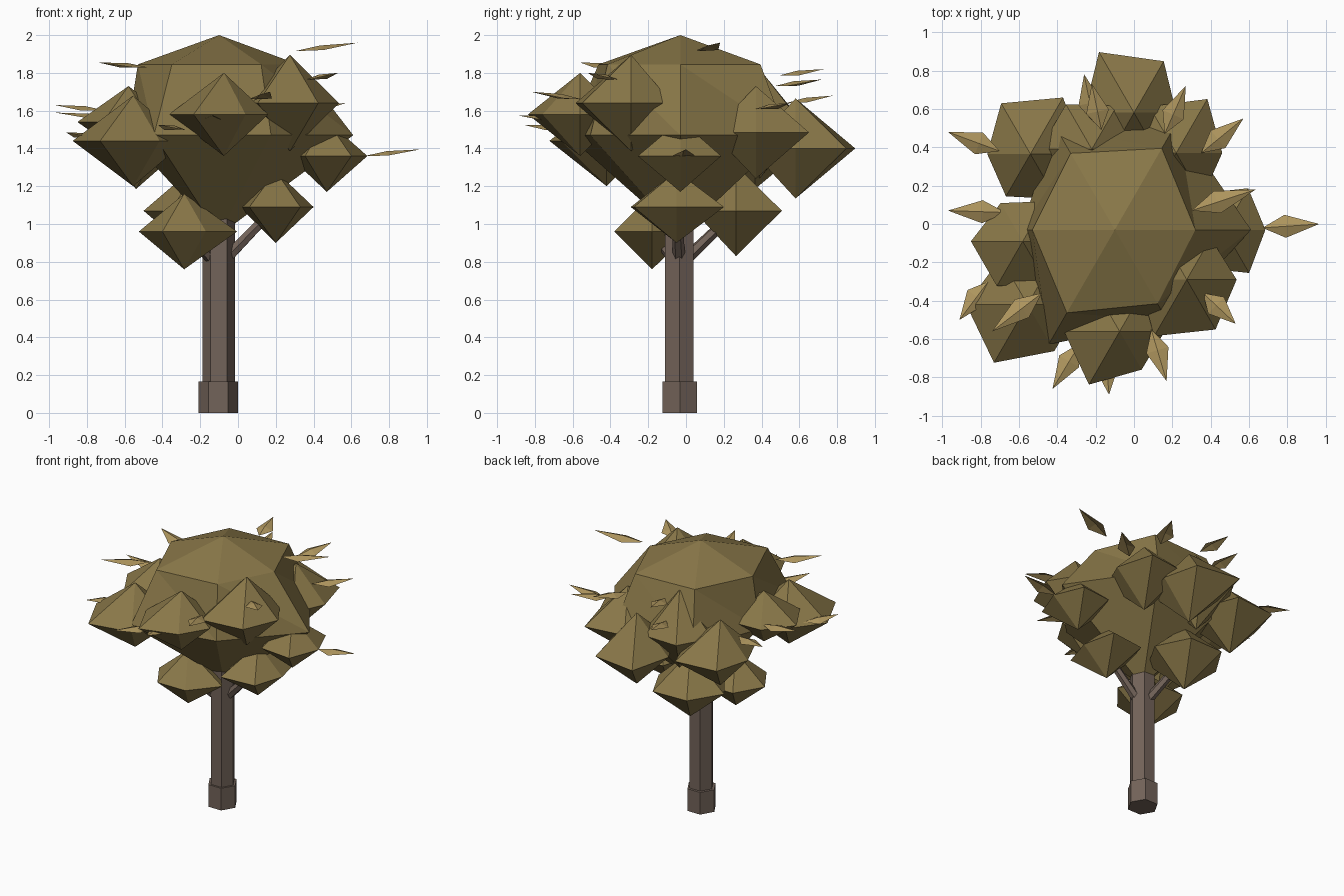
import bpy, bmesh
from math import cos, sin, radians
from mathutils import Vector


def material(name, rgb):
    m = bpy.data.materials.new(name)
    m.diffuse_color = (*rgb, 1)
    return m


BARK = material("bark", (0.17, 0.125, 0.1))
FOLIAGE = material("foliage", (0.25, 0.185, 0.065))
LEAF = material("leaf", (0.42, 0.3, 0.11))


def make(name, verts, faces, mat):
    bm = bmesh.new()
    vs = [bm.verts.new(v) for v in verts]
    for f in faces:
        bm.faces.new([vs[i] for i in f])
    if mat != LEAF:
        bmesh.ops.recalc_face_normals(bm, faces=bm.faces)
    me = bpy.data.meshes.new(name)
    bm.to_mesh(me)
    bm.free()
    me.materials.append(mat)
    ob = bpy.data.objects.new(name, me)
    bpy.context.collection.objects.link(ob)
    return ob


def clump(name, c, h, rings):
    """Six-sided lump: two poles and rings of (height, radii)."""
    c = Vector(c)
    verts = [c + Vector((0, 0, h)), c - Vector((0, 0, h))]
    for z, radii in rings:
        for i, r in enumerate(radii):
            a = radians(60 * i)
            verts.append(c + Vector((r * cos(a), r * sin(a), z)))
    last = 2 + 6 * (len(rings) - 1)
    faces = []
    for i in range(6):
        j = (i + 1) % 6
        faces += [(0, 2 + i, 2 + j), (1, last + j, last + i)]
        for k in range(2, last, 6):
            faces += [(k + i, k + 6 + i, k + 6 + j), (k + i, k + 6 + j, k + j)]
    return make(name, verts, faces, FOLIAGE)


def rod(name, a, b, r0, r1):
    """Six-sided closed rod between two points."""
    a, b = Vector(a), Vector(b)
    q = (b - a).to_track_quat('Z', 'Y')
    verts = []
    for p, r in ((a, r0), (b, r1)):
        for i in range(6):
            t = radians(60 * i)
            verts.append(p + q @ Vector((r * cos(t), r * sin(t), 0)))
    faces = [tuple(range(6)), tuple(range(6, 12))]
    faces += [(i, (i + 1) % 6, 6 + (i + 1) % 6, 6 + i) for i in range(6)]
    return make(name, verts, faces, BARK)


def leaf(name, a, b, width=0.06):
    """Slightly folded kite-shaped leaf."""
    a, b = Vector(a), Vector(b)
    side = (b - a).cross(Vector((0, 0, 1))).normalized() * width
    mid = a.lerp(b, 0.4)
    drop = Vector((0, 0, 0.012))
    return make(name, [a, mid + side - drop, b, mid - side - drop, mid + drop],
                [(0, 1, 4), (1, 2, 4), (2, 3, 4), (3, 0, 4)], LEAF)


# Trunk and root collar
rod("root_collar", (-0.105, -0.033, 0), (-0.105, -0.033, 0.165), 0.105, 0.105)
rod("trunk", (-0.102, -0.035, 0.1), (-0.102, -0.035, 1.15), 0.087, 0.087)

# Branches reaching to the low clumps
for i, tip in enumerate([(-0.285, -0.18, 0.96), (0.2, -0.05, 1.09), (-0.22, 0.265, 1.07)]):
    rod(f"branch_{i}", (-0.1, -0.035, 0.78), tip, 0.035, 0.025)

# Main crown: rounded dome above, tapering straight to a point below
clump("crown", (-0.1, -0.03, 1.47), 0.53, [
    (0.375, (0.42, 0.49, 0.46, 0.43, 0.50, 0.445)),
    (0.0, (0.71, 0.65, 0.62, 0.49, 0.69, 0.55))])

# Outer clumps: centre, half height, radii counter-clockwise from +x
clumps = {
    "front": ((-0.075, -0.56, 1.58), 0.22, (0.235, 0.25, 0.25, 0.29, 0.32, 0.23)),
    "front_right": ((0.275, -0.29, 1.64), 0.255, (0.26, 0.25, 0.25, 0.25, 0.34, 0.30)),
    "front_left": ((-0.555, -0.42, 1.44), 0.24, (0.28, 0.27, 0.28, 0.32, 0.35, 0.28)),
    "left": ((-0.58, -0.09, 1.54), 0.19, (0.25, 0.24, 0.23, 0.27, 0.27, 0.25)),
    "back_left": ((-0.54, 0.365, 1.43), 0.245, (0.28, 0.34, 0.305, 0.225, 0.255, 0.27)),
    "back_upper": ((-0.22, 0.39, 1.53), 0.29, (0.26, 0.26, 0.27, 0.27, 0.26, 0.26)),
    "back": ((0.0, 0.58, 1.40), 0.265, (0.22, 0.31, 0.365, 0.26, 0.28, 0.28)),
    "back_right": ((0.22, 0.37, 1.485), 0.245, (0.24, 0.325, 0.28, 0.25, 0.25, 0.27)),
    "right": ((0.47, -0.03, 1.36), 0.19, (0.215, 0.25, 0.22, 0.2, 0.23, 0.26)),
    "low_left": ((-0.285, -0.18, 0.96), 0.2, (0.28, 0.24, 0.24, 0.24, 0.23, 0.23)),
    "low_right": ((0.2, -0.05, 1.09), 0.19, (0.2, 0.29, 0.25, 0.19, 0.28, 0.26)),
    "low_back": ((-0.22, 0.265, 1.07), 0.24, (0.26, 0.28, 0.27, 0.28, 0.26, 0.26)),
}
for key, (c, h, radii) in clumps.items():
    clump("clump_" + key, c, h, [(0, radii)])

# Loose leaves: stem end, tip
leaves = [
    ((0.67, -0.02, 1.36), (0.965, 0.0, 1.395)),
    ((0.35, 0.37, 1.61), (0.57, 0.55, 1.64)),
    ((0.30, 0.07, 1.915), (0.635, 0.18, 1.96)),
    ((0.16, 0.47, 1.73), (0.27, 0.72, 1.765)),
    ((-0.21, 0.53, 1.64), (-0.26, 0.78, 1.68)),
    ((-0.17, 0.49, 1.785), (-0.22, 0.73, 1.82)),
    ((-0.70, 0.38, 1.60), (-0.97, 0.48, 1.63)),
    ((-0.67, 0.06, 1.56), (-0.97, 0.07, 1.59)),
    ((-0.76, -0.30, 1.46), (-0.91, -0.5, 1.485)),
    ((-0.48, -0.36, 1.83), (-0.74, -0.56, 1.855)),
    ((-0.28, -0.62, 1.50), (-0.425, -0.86, 1.525)),
    ((-0.15, -0.66, 1.55), (-0.13, -0.89, 1.575)),
    ((0.09, -0.55, 1.66), (0.17, -0.82, 1.70)),
    ((0.36, -0.36, 1.765), (0.53, -0.52, 1.80)),
]
for i, (a, b) in enumerate(leaves):
    leaf(f"leaf_{i}", a, b)
